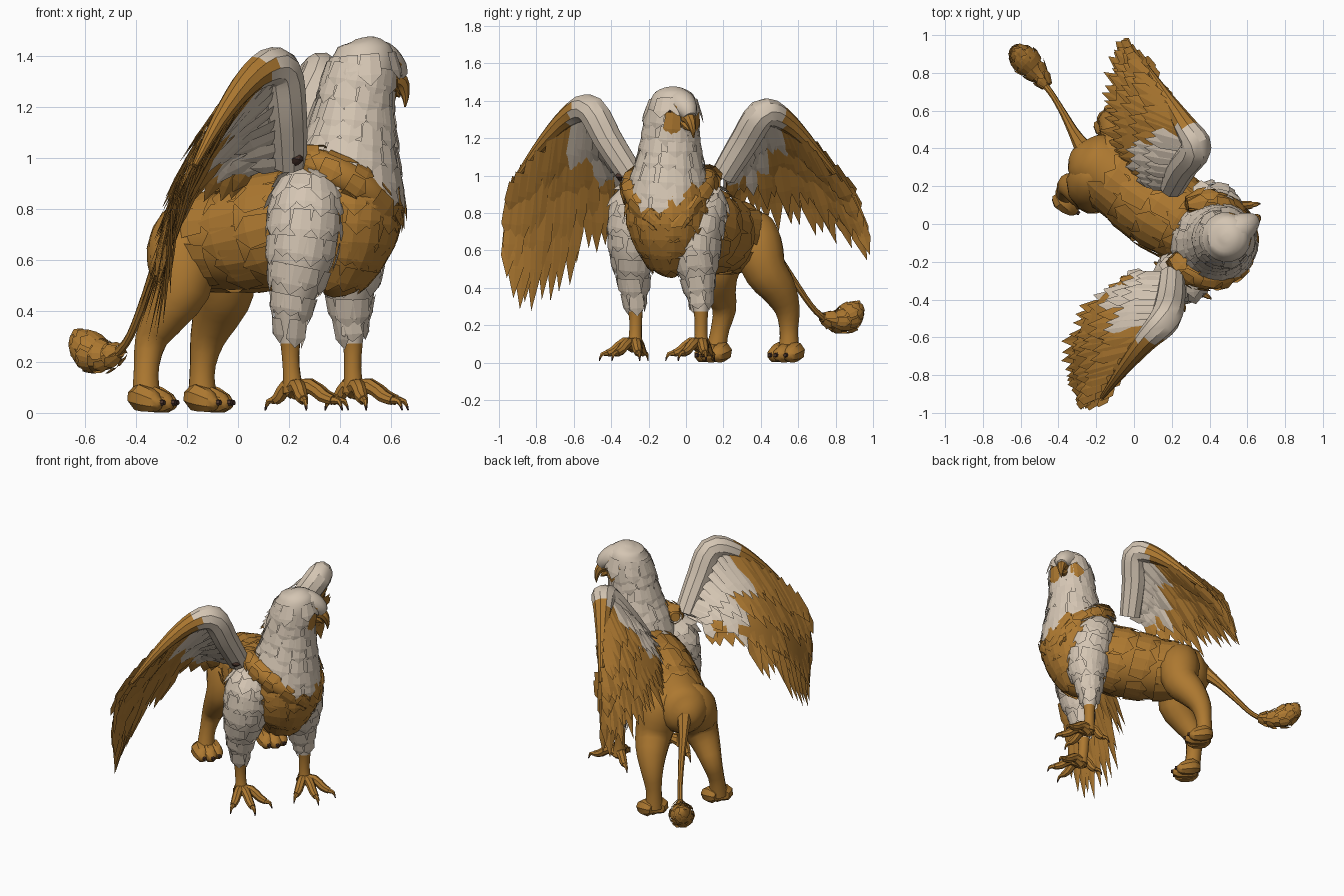
import bpy, math, random
from mathutils import Vector, Matrix

random.seed(4)
if "Cube" in bpy.data.objects:
    bpy.data.objects.remove(bpy.data.objects["Cube"])


def material(name, rgb):
    m = bpy.data.materials.new(name)
    m.use_nodes = True
    m.diffuse_color = (*rgb, 1)
    m.node_tree.nodes["Principled BSDF"].inputs["Base Color"].default_value = (*rgb, 1)
    return m


MATS = [material("tawny_brown", (0.42, 0.19, 0.03)), material("cream", (0.66, 0.56, 0.45)),
        material("dark_brown", (0.07, 0.035, 0.025))]
BROWN, CREAM, DARK = range(3)
FWD = Vector((0.84, -0.54, 0))     # body heading
SIDE = Vector((0.54, 0.84, 0))     # towards the animal's left
LOOK = Vector((0.82, 0.57, 0))     # head is turned to its left
HEAD = Vector((0.49, -0.065, 1.35))
EYES = [HEAD + Matrix.Rotation(a, 3, 'Z') @ LOOK * 0.125 for a in (0.75, -0.75)]


class Part:
    """Collects vertices, faces and face colours for one object."""

    def __init__(self):
        self.v, self.f, self.m = [], [], []

    def add(self, verts, faces, mats):
        k = len(self.v)
        self.v += [tuple(p) for p in verts]
        self.f += [[i + k for i in f] for f in faces]
        self.m += mats

    def leaf(self, base, tip, across, normal, mat):
        """One pointed feather with a raised midrib."""
        mid = base.lerp(tip, 0.65)
        rib = normal * across.length * 0.15
        self.add([base - across * 0.8, base + rib, base + across * 0.8,
                  mid - across, mid + rib, mid + across, tip],
                 [(0, 1, 4, 3), (1, 2, 5, 4), (3, 4, 6), (4, 5, 6)], [mat] * 4)

    def build(self, name, smooth=None):
        me = bpy.data.meshes.new(name)
        me.from_pydata(self.v, [], self.f)
        for m in MATS:
            me.materials.append(m)
        for p, i in zip(me.polygons, self.m):
            p.material_index = i
        ob = bpy.data.objects.new(name, me)
        bpy.context.collection.objects.link(ob)
        if smooth:
            bpy.ops.object.select_all(action='DESELECT')
            ob.select_set(True)
            bpy.context.view_layer.objects.active = ob
            bpy.ops.object.shade_smooth_by_angle(angle=math.radians(smooth))


def spline(pts, t):
    """Catmull-Rom point at t in 0..1, for tuples of any length."""
    s = min(max(t, 0), 1) * (len(pts) - 1)
    i = min(int(s), len(pts) - 2)
    u = s - i
    a, b, c, d = (pts[min(max(i + k, 0), len(pts) - 1)] for k in (-1, 0, 1, 2))
    return [0.5 * (2 * q + (r - p) * u + (2 * p - 5 * q + 4 * r - w) * u * u
                   + (3 * q - p - 3 * r + w) * u ** 3) for p, q, r, w in zip(a, b, c, d)]


def rings(path, n):
    """Centre, radius, two cross axes and tangent along a path of (x, y, z, r)."""
    out, u = [], Vector((0.31, 0.9, 0.2))
    for i in range(n + 1):
        s = spline(path, i / n)
        t = Vector(spline(path, (i + 0.3) / n)[:3]) - Vector(spline(path, (i - 0.3) / n)[:3])
        t.normalize()
        u = (u - t * u.dot(t)).normalized()
        out.append((Vector(s[:3]), max(s[3], 0.003), u, t.cross(u), t))
    return out


def tube(part, path, rule=lambda p: BROWN, n=6, sides=8):
    verts, faces = [], []
    for c, r, u, w, t in rings(path, n):
        verts += [c + (u * math.cos(a) + w * math.sin(a)) * r
                  for a in (2 * math.pi * k / sides for k in range(sides))]
    for i in range(n):
        for k in range(sides):
            a, b = i * sides + k, i * sides + (k + 1) % sides
            faces.append([a, b, b + sides, a + sides])
    faces += [list(range(sides))[::-1], [n * sides + k for k in range(sides)]]
    part.add(verts, faces, [rule(sum((verts[j] for j in f), Vector()) / len(f)) for f in faces])


def limb(name, path, rule=lambda p: BROWN, n=16, sides=12):
    part = Part()
    tube(part, path, rule, n, sides)
    part.build(name, 35)


def plumage(name, path, rule, rows, size, start, end):
    """Overlapping feathers that lie along a tube."""
    part = Part()
    ring = rings(path, rows)
    for i in range(int(start * rows), int(end * rows) + 1):
        c, r, u, w, t = ring[i]
        c2, r2 = ring[min(i + 1, rows)][:2]
        count = max(5, int(2 * math.pi * r / (size * 0.8)))
        for k in range(count):
            a = 2 * math.pi * (k + 0.5 * (i % 2) + random.uniform(-0.2, 0.2)) / count
            out = u * math.cos(a) + w * math.sin(a)
            base = c + out * (r + 0.003)
            flow = (c2 + out * (r2 + 0.003) - base).normalized()
            tip = base + flow * size * random.uniform(1.0, 1.5) + out * 0.009
            part.leaf(base, tip, t.cross(out) * size * 0.5, out, rule(base))
    part.build(name)


# Head, neck and breast: cream, with a brown V below the neck and brown round the eyes
def breast_colour(p):
    if p.z > 1.2:
        return BROWN if min((p - e).length for e in EYES) < 0.036 else CREAM
    return BROWN if p.z < 0.82 + 0.9 * abs((p - Vector((0.43, -0.09, p.z))).dot(SIDE)) else CREAM


neck = [(.48, -.07, 1.47, .02), (.485, -.07, 1.445, .095), (.49, -.07, 1.37, .132),
        (.465, -.08, 1.24, .14), (.45, -.085, 1.1, .165), (.43, -.09, .95, .205),
        (.42, -.09, .8, .225), (.41, -.09, .65, .185), (.38, -.08, .52, .11), (.36, -.07, .46, .02)]
limb("head_and_breast", neck, breast_colour, 36, 24)
plumage("breast_feathers", neck, breast_colour, 17, 0.095, 0.2, 0.86)
limb("face", [(.5, -.06, 1.375, .1), (.56, -.025, 1.375, .085), (.61, .005, 1.35, .06),
              (.635, .02, 1.315, .034)], breast_colour, 8)

# Beak and eyes
limb("upper_beak", [(.61, .005, 1.315, .038), (.638, .02, 1.3, .032), (.652, .032, 1.265, .022),
                    (.657, .038, 1.23, .012), (.655, .04, 1.2, .003)], n=8, sides=8)
limb("lower_beak", [(.58, -.01, 1.285, .03), (.61, .005, 1.265, .024), (.635, .022, 1.24, .004)],
     n=4, sides=8)
for side, spot in zip(("left", "right"), EYES):
    limb(side + "_eye", [(*(spot - LOOK * .01), .012), (*spot, .015), (*(spot + LOOK * .012), .004)],
         lambda p: DARK, 4, 8)

# Trunk
trunk = [(.37, -.06, .78, .17), (.2, .05, .73, .225), (.0, .18, .68, .2),
         (-.15, .29, .67, .175), (-.26, .36, .67, .14), (-.31, .4, .68, .04)]
limb("trunk", trunk, n=14, sides=16)
plumage("back_feathers", trunk, lambda p: BROWN, 7, 0.13, 0.0, 0.45)

# Brown bands that sweep from the shoulders to the breast
bands = {
    "right": [(.2, -.17, 1.0, .03), (.3, -.26, .98, .06), (.43, -.28, .92, .065),
              (.55, -.22, .83, .06), (.59, -.13, .74, .04)],
    "left": [(.28, .1, 1.0, .03), (.37, .11, .98, .06), (.48, .08, .92, .065),
             (.57, .01, .83, .055), (.6, -.06, .74, .04)]}
for side, path in bands.items():
    limb(side + "_shoulder_band", path, n=10)
    plumage(side + "_shoulder_feathers", path, lambda p: BROWN, 6, 0.085, 0.1, 0.9)
limb("wing_root_knot", [(.22, -.34, .97, .01), (.225, -.345, 1.0, .035), (.235, -.345, 1.03, .01)],
     lambda p: DARK, 4, 8)


# Forelegs: cream feathered thighs and brown talons
def thigh_colour(p):
    return CREAM if p.z > 0.29 else BROWN


forelegs = {
    "right": [(.29, -.2, .96, .03), (.28, -.23, .9, .11), (.27, -.26, .8, .14), (.25, -.28, .62, .13),
              (.21, -.28, .42, .075), (.205, -.27, .28, .04), (.21, -.27, .16, .034), (.22, -.275, .08, .045)],
    "left": [(.36, .07, .96, .03), (.37, .09, .9, .1), (.42, .08, .8, .13), (.44, .04, .62, .135),
             (.44, .07, .42, .078), (.45, .08, .28, .04), (.45, .08, .16, .034), (.455, .08, .08, .045)]}
for side, path in forelegs.items():
    limb(side + "_foreleg", path, thigh_colour, 18)
    plumage(side + "_foreleg_feathers", path, thigh_colour, 13, 0.085, 0.12, 0.64)
    foot, ankle = Part(), Vector(path[-1][:3])
    for turn, reach in ((-0.75, .15), (0, .18), (0.7, .17), (math.pi, .09)):
        d = Matrix.Rotation(turn, 3, 'Z') @ FWD
        steps = ((0, .01, .04), (.4, .025, .03), (.75, -.015, .026), (1, -.03, .02))
        tube(foot, [(*(ankle + d * reach * s + Vector((0, 0, h))), r) for s, h, r in steps])
        end = ankle + d * reach + Vector((0, 0, -.03))
        tube(foot, [(*end, .016), (*(end + d * .03 + Vector((0, 0, -.005))), .011),
                    (*(end + d * .045 + Vector((0, 0, -.04))), .002)],
             lambda p: DARK if p.z < .03 else BROWN, 4, 6)
    foot.build(side + "_talons", 35)

# Hind legs with padded paws
hindlegs = {
    "right": [(-.19, .28, .8, .03), (-.21, .26, .75, .1), (-.22, .22, .64, .14), (-.22, .17, .5, .12),
              (-.28, .18, .39, .09), (-.34, .205, .29, .066), (-.36, .18, .17, .05), (-.36, .16, .06, .058)],
    "left": [(-.14, .35, .8, .03), (-.12, .36, .75, .1), (-.07, .38, .64, .135), (-.05, .42, .5, .12),
             (-.08, .49, .4, .1), (-.12, .54, .29, .07), (-.14, .55, .17, .05), (-.14, .55, .06, .058)]}
for side, path in hindlegs.items():
    limb(side + "_hind_leg", path, n=18)
    paw, heel = Part(), Vector(path[-1][:3])
    for k in (-1, 0, 1):
        off = SIDE * k * 0.042
        tip = heel + off * 1.2 + FWD * (.125 - .02 * abs(k)) - Vector((0, 0, .02))
        tube(paw, [(*(heel + off * .6 - FWD * .04), .03), (*(heel + off), .055),
                   (*(tip - FWD * .03), .04), (*tip, .012)])
        tube(paw, [(*(tip - FWD * .02), .018), (*(tip + FWD * .012), .01)], lambda p: DARK, 2, 6)
    paw.build(side + "_paw", 35)

# Tail with a tuft
limb("tail", [(-.24, .36, .7, .06), (-.31, .47, .58, .032), (-.37, .58, .43, .02),
              (-.43, .68, .29, .016), (-.49, .76, .22, .02)], n=14, sides=8)
tuft = [(-.46, .73, .24, .02), (-.52, .81, .22, .055), (-.58, .87, .24, .07),
        (-.62, .91, .28, .04), (-.64, .93, .32, .004)]
limb("tail_tuft", tuft, n=8, sides=9)
plumage("tail_tuft_hair", tuft, lambda p: BROWN, 6, 0.055, 0.1, 0.7)

# Wings: leading edge, trailing edge, direction of the arch
wings = {
    "right": ([(.2, -.28, .98), (.19, -.41, 1.18), (.16, -.51, 1.35), (.06, -.62, 1.32),
               (-.06, -.77, 1.17), (-.17, -.92, .97)],
              [(.0, -.24, .85), (-.18, -.34, .78), (-.32, -.49, .58), (-.37, -.63, .44),
               (-.37, -.77, .33), (-.33, -.88, .27), (-.26, -.97, .45)], Vector((-.1, -.02, .05))),
    "left": ([(.2, .2, 1.0), (.26, .31, 1.18), (.33, .41, 1.33), (.27, .52, 1.3),
              (.18, .66, 1.17), (.07, .83, .97)],
             [(.04, .22, .86), (-.07, .32, .81), (-.14, .45, .75), (-.18, .62, .68),
              (-.16, .8, .62), (-.12, .92, .58), (-.05, .99, .56)], Vector((-.06, .02, .05)))}


def wing_colour(t, s):
    return CREAM if 1.5 * t * t + s + random.uniform(-.06, .06) < 0.6 else BROWN


def make_wing(side, lead, trail, arch):
    def point(t, s):
        return (Vector(spline(lead, t)).lerp(Vector(spline(trail, t)), s)
                + arch * math.sin(math.pi * min(s, 1)) * (1 - .4 * t))

    # Inner web
    web, nt, ns = Part(), 20, 6
    cells = [(i, j) for i in range(nt) for j in range(ns)]
    corners = [[(i + a) * (ns + 1) + j + b for a, b in ((0, 0), (0, 1), (1, 1), (1, 0))] for i, j in cells]
    web.add([point(i / nt, .75 * j / ns) for i in range(nt + 1) for j in range(ns + 1)],
            corners, [wing_colour(i / nt, .75 * j / ns) for i, j in cells])
    web.build(side + "_wing_web", 40)
    # Arm
    limb(side + "_wing_arm", [(*p, r) for p, r in zip(lead, (.07, .08, .082, .06, .035, .012))],
         lambda p: CREAM if abs(p.y) < abs(lead[3][1]) else BROWN, 18, 10)
    # Feather rows: count, start, end, half width, lift
    feathers = Part()
    for count, s0, s1, half, lift in ((17, .4, 1.0, .04, 0), (17, .3, .85, .04, .012),
                                      (17, .18, .62, .04, .024), (17, .03, .38, .04, .036)):
        for sign in ((1, -1) if lift else (1,)):
            for i in range(count):
                t = (i + .5 + random.uniform(-.3, .3)) / count
                along = point(min(t + .03, 1), .4) - point(max(t - .03, 0), .4)
                n = along.cross(point(t, 1) - point(t, 0)).normalized() * sign
                base = point(t, s0) + n * lift
                end = point(t, s1 * random.uniform(.86, 1.07)) + n * (lift + random.uniform(0, .01))
                across = n.cross(end - base).normalized() * half * random.uniform(.8, 1.1)
                feathers.leaf(base, end, across, n, wing_colour(t, (s0 + s1) / 2))
    feathers.build(side + "_wing_feathers")


for side, shape in wings.items():
    make_wing(side, *shape)
